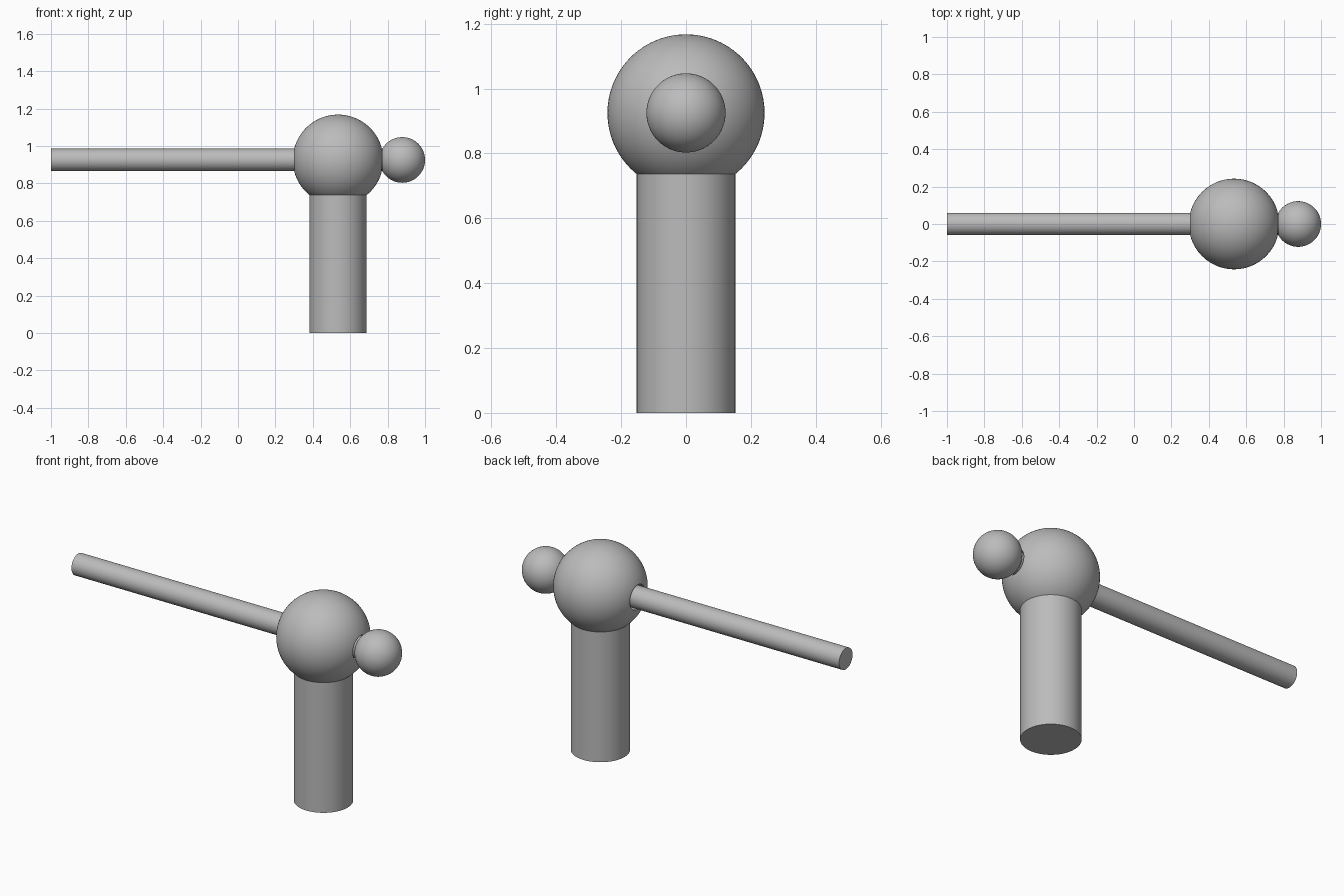
import bpy
import math

if "Cube" in bpy.data.objects:
    bpy.data.objects.remove(bpy.data.objects["Cube"], do_unlink=True)

HUB_X, HUB_Z = 0.535, 0.925
HUB_R, KNOB_R, ROD_R, POST_R = 0.2423, 0.122, 0.06, 0.152
BORE_R = 0.069
KNOB_X = 1 - KNOB_R

grey = bpy.data.materials.new("plain grey")
grey.use_nodes = True
colour = (0.5, 0.5, 0.5, 1)
grey.diffuse_color = colour
grey.node_tree.nodes["Principled BSDF"].inputs["Base Color"].default_value = colour


def finish(name):
    obj = bpy.context.object
    obj.name = name
    obj.data.materials.append(grey)
    bpy.ops.object.shade_smooth_by_angle(angle=math.radians(35))
    return obj


def ball(name, x, radius):
    bpy.ops.mesh.primitive_uv_sphere_add(
        segments=96, ring_count=48, radius=radius, location=(x, 0, HUB_Z))
    return finish(name)


def bar(name, x0, x1, radius):
    bpy.ops.mesh.primitive_cylinder_add(
        vertices=64, radius=radius, depth=x1 - x0,
        location=((x0 + x1) / 2, 0, HUB_Z), rotation=(0, math.pi / 2, 0))
    return finish(name)


# Upright post, ending inside the hub
post_top = HUB_Z - math.sqrt(HUB_R ** 2 - POST_R ** 2) + 0.01
bpy.ops.mesh.primitive_cylinder_add(
    vertices=64, radius=POST_R, depth=post_top, location=(HUB_X, 0, post_top / 2))
finish("post")

# Hub with a through hole slightly wider than the rod
hub = ball("hub", HUB_X, HUB_R)
cutter = bar("bore_cutter", HUB_X - 0.4, HUB_X + 0.4, BORE_R)
cut = hub.modifiers.new("Bore", "BOOLEAN")
cut.operation = "DIFFERENCE"
cut.solver = "EXACT"
cut.object = cutter
bpy.context.view_layer.objects.active = hub
bpy.ops.object.modifier_apply(modifier=cut.name)
bpy.data.objects.remove(cutter, do_unlink=True)
bpy.ops.object.select_all(action="DESELECT")
hub.select_set(True)
bpy.ops.object.shade_smooth_by_angle(angle=math.radians(35))

# Rod sliding through the hub, and the knob on its end
bar("rod", -1, KNOB_X, ROD_R)
ball("knob", KNOB_X, KNOB_R)
